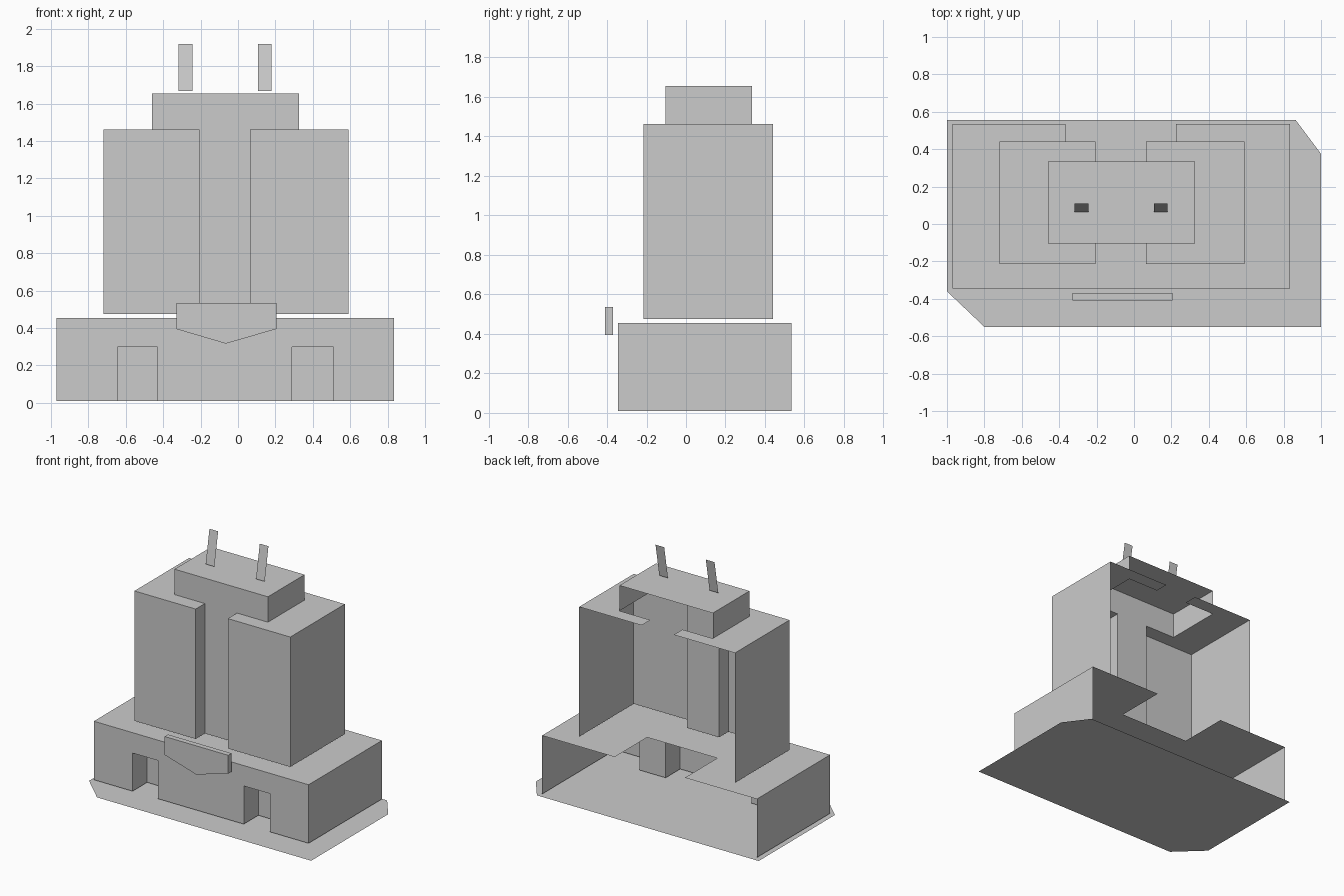
import bpy

cube = bpy.data.objects.get("Cube")
if cube:
    bpy.data.objects.remove(cube)

grey = bpy.data.materials.new("light_grey")
grey.use_nodes = True
colour = (0.6, 0.6, 0.6, 1)
grey.diffuse_color = colour
grey.node_tree.nodes["Principled BSDF"].inputs["Base Color"].default_value = colour


def make(name, polygons):
    """Object made of flat polygons, each a list of points."""
    verts, faces = [], []
    for poly in polygons:
        faces.append(range(len(verts), len(verts) + len(poly)))
        verts += poly
    mesh = bpy.data.meshes.new(name)
    mesh.from_pydata(verts, [], [list(f) for f in faces])
    mesh.materials.append(grey)
    obj = bpy.data.objects.new(name, mesh)
    bpy.context.collection.objects.link(obj)
    return obj


def walls(path, low, high):
    """Upright walls along an open plan path."""
    return [[(*a, low), (*b, low), (*b, high), (*a, high)]
            for a, b in zip(path, path[1:])]


def plate(plan, z):
    return [(x, y, z) for x, y in plan]


def u_path(x0, x1, front, back):
    """Left side, front and right side of a box that is open behind."""
    return [(x0, back), (x0, front), (x1, front), (x1, back)]


# Ground plate with two clipped corners
make("ground_plate", [plate([(-1, -0.36), (-0.8, -0.55), (1, -0.55), (1, 0.375),
                             (0.865, 0.555), (-1, 0.555)], 0)])

# Podium with two door alcoves and a rear notch in its roof
P_LEFT, P_RIGHT, P_FRONT, P_BACK = -0.97, 0.835, -0.345, 0.535
DOOR_TOP, P_TOP, ALCOVE = 0.3, 0.455, -0.17
outline = u_path(P_LEFT, P_RIGHT, P_FRONT, P_BACK)
lower = outline[:2]
ceilings = []
for x0, x1 in ((-0.645, -0.43), (0.29, 0.51)):
    alcove = [(x0, P_FRONT), (x0, ALCOVE), (x1, ALCOVE), (x1, P_FRONT)]
    lower += alcove
    ceilings.append(plate(alcove, DOOR_TOP))
lower += outline[2:]
make("podium_walls", walls(lower, 0.01, DOOR_TOP) + walls(outline, DOOR_TOP, P_TOP))
make("door_ceilings", ceilings)
notch = [(0.225, P_BACK), (0.225, 0.145), (-0.365, 0.145), (-0.365, P_BACK)]
make("podium_roof", [plate(outline + notch, P_TOP)])

# Twin tower blocks joined by a recessed centre wall
T_FRONT, T_BACK, T_LOW, T_TOP = -0.215, 0.44, 0.475, 1.462
C_FRONT, C_BACK, C_TOP = -0.105, 0.335, 1.655
LEFT = (-0.72, -0.205, -0.46)     # outer side, inner side, cap side
RIGHT = (0.59, 0.065, 0.325)


def half(outer, inner):
    return [(outer, T_BACK), (outer, T_FRONT), (inner, T_FRONT), (inner, C_FRONT)]


tower = half(*LEFT[:2]) + half(*RIGHT[:2])[::-1]
make("tower_walls", walls(tower, T_LOW, T_TOP))
roofs = []
for outer, inner, cap in (LEFT, RIGHT):
    plan = half(outer, inner) + [(cap, C_FRONT), (cap, C_BACK),
                                 (inner, C_BACK), (inner, T_BACK)]
    roofs.append(plate(plan if outer < 0 else plan[::-1], T_TOP))
make("tower_roofs", roofs)

# Cap storey, open behind and below
cap_plan = u_path(LEFT[2], RIGHT[2], C_FRONT, C_BACK)
make("cap_walls", walls(cap_plan, T_TOP, C_TOP))
make("cap_roof", [plate(cap_plan, C_TOP)])

# Pointed plaque over the entrance
S_FRONT, S_LOW, S_TOP = -0.41, 0.395, 0.535
sign = u_path(-0.33, 0.205, S_FRONT, -0.37)
point = [(-0.33, S_FRONT, S_LOW), (-0.065, S_FRONT, 0.317), (0.205, S_FRONT, S_LOW)]
make("plaque", walls(sign, S_LOW, S_TOP) + [point, plate(sign, S_TOP)])

# Leaning flat masts floating above the cap
for name, x in (("right_mast", -0.317), ("left_mast", 0.106)):
    w = 0.073
    make(name, [[(x, 0.065, 1.667), (x + w, 0.065, 1.667),
                 (x + w, 0.11, 1.918), (x, 0.11, 1.918)]])
